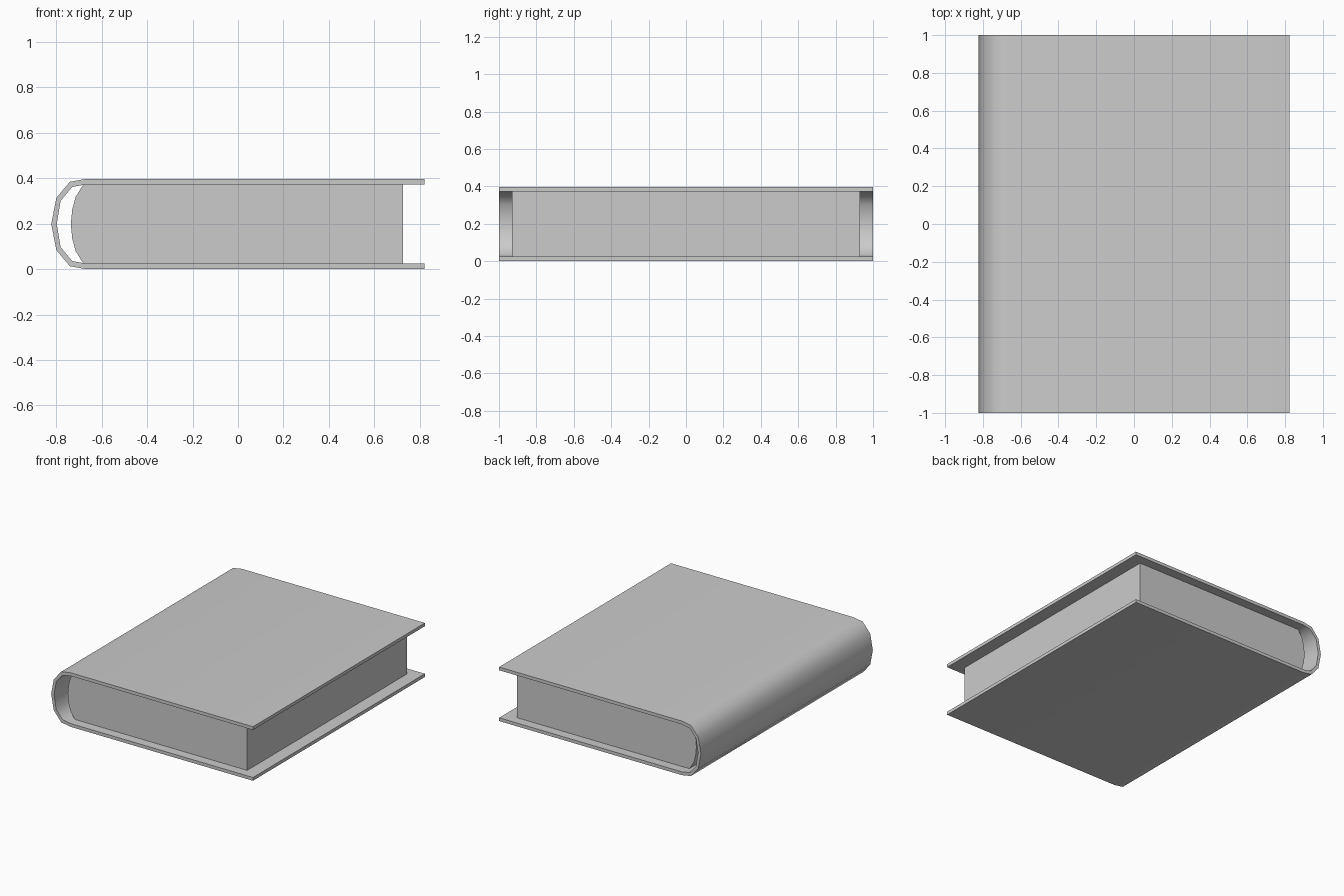
import bpy, bmesh
from math import radians

if "Cube" in bpy.data.objects:
    bpy.data.objects.remove(bpy.data.objects["Cube"])

MID = 0.199  # half-height of the book


def mirrored(upper):
    """Mirror a profile path about z = MID; the last point lies on the axis."""
    return upper + [(x, 2 * MID - z) for x, z in reversed(upper[:-1])]


def extrude_profile(name, points, half_depth):
    """Extrude a closed xz outline along y, centred on y = 0."""
    bm = bmesh.new()
    face = bm.faces.new([bm.verts.new((x, -half_depth, z)) for x, z in points])
    res = bmesh.ops.extrude_face_region(bm, geom=[face], use_keep_orig=True)
    moved = [v for v in res["geom"] if isinstance(v, bmesh.types.BMVert)]
    bmesh.ops.translate(bm, verts=moved, vec=(0, 2 * half_depth, 0))
    bmesh.ops.recalc_face_normals(bm, faces=bm.faces)
    mesh = bpy.data.meshes.new(name)
    bm.to_mesh(mesh)
    bm.free()
    obj = bpy.data.objects.new(name, mesh)
    bpy.context.collection.objects.link(obj)
    bpy.ops.object.select_all(action='DESELECT')
    obj.select_set(True)
    bpy.context.view_layer.objects.active = obj
    bpy.ops.object.shade_smooth_by_angle(angle=radians(50))
    return obj


# Cover: two boards joined by a rounded spine, as one bent sheet
outer = mirrored([(0.822, 0.398), (-0.667, 0.398), (-0.74, 0.385),
                  (-0.80, 0.314), (-0.822, MID)])
inner = mirrored([(0.822, 0.374), (-0.667, 0.374), (-0.73, 0.362),
                  (-0.781, 0.301), (-0.798, MID)])
extrude_profile("cover", outer + inner[::-1], 1.0)

# Page block with a rounded back
pages = mirrored([(0.726, 0.374), (-0.68, 0.374), (-0.715, 0.318),
                  (-0.73, 0.262), (-0.736, MID)])
extrude_profile("pages", pages, 0.93)
